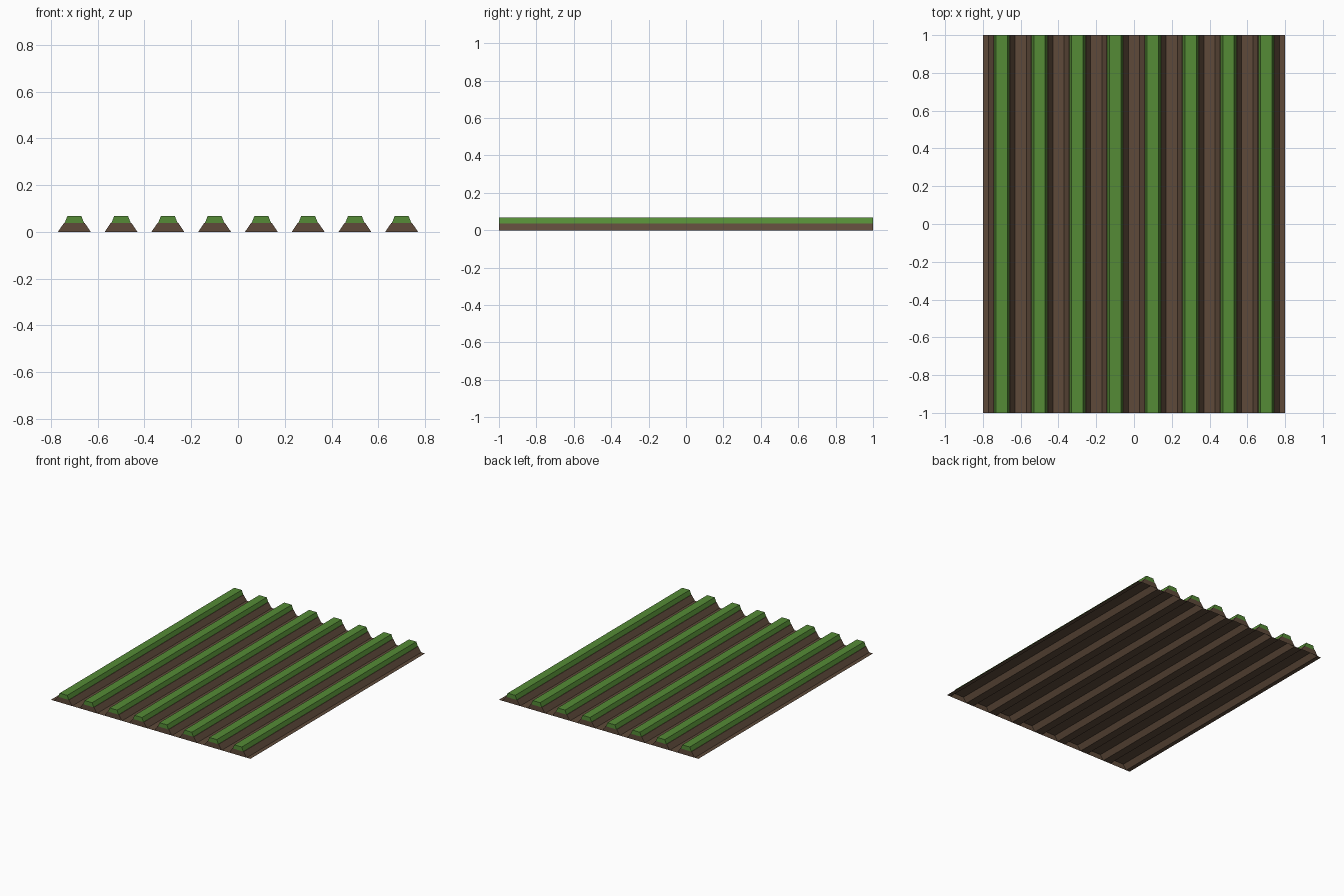
import bpy
import bmesh

if "Cube" in bpy.data.objects:
    bpy.data.objects.remove(bpy.data.objects["Cube"])


def material(name, color):
    mat = bpy.data.materials.new(name)
    mat.diffuse_color = (*color, 1.0)
    mat.use_nodes = True
    mat.node_tree.nodes["Principled BSDF"].inputs["Base Color"].default_value = mat.diffuse_color
    return mat


SOIL = material("soil brown", (0.112, 0.068, 0.042))
CROP = material("crop green", (0.090, 0.260, 0.037))
ROWS = [-0.7 + 0.2 * i for i in range(8)]


def make_object(name, bm, mat):
    mesh = bpy.data.meshes.new(name)
    bm.to_mesh(mesh)
    bm.free()
    mesh.materials.append(mat)
    obj = bpy.data.objects.new(name, mesh)
    bpy.context.collection.objects.link(obj)
    return obj


def sweep(bm, profile):
    """Stretch an (x, z) profile along y; return the front and back vertices."""
    front = [bm.verts.new((x, -1, z)) for x, z in profile]
    back = [bm.verts.new((x, 1, z)) for x, z in profile]
    for i in range(len(profile) - 1):
        bm.faces.new((front[i], front[i + 1], back[i + 1], back[i]))
    return front, back


# Furrowed soil sheet, hollow below, with the ridge ends closed
ridge = [(-0.07, 0.0), (-0.045, 0.037), (0.045, 0.037), (0.07, 0.0)]
profile = [(-0.8, 0.0)]
for row in ROWS:
    profile += [(row + x, z) for x, z in ridge]
profile.append((0.8, 0.0))
bm = bmesh.new()
front, back = sweep(bm, profile)
for i in range(len(ROWS)):
    s = 1 + 4 * i
    bm.faces.new(front[s:s + 4][::-1])
    bm.faces.new(back[s:s + 4])
make_object("furrowed_soil", bm, SOIL)

# Crop strips on top of the ridges
strip = [(-0.042, 0.037), (-0.030, 0.067), (0.030, 0.067), (0.042, 0.037)]
for n, row in enumerate(ROWS):
    bm = bmesh.new()
    front, back = sweep(bm, [(row + x, z) for x, z in strip])
    bm.faces.new(front[::-1])
    bm.faces.new(back)
    make_object(f"crop_row_{n + 1}", bm, CROP)
